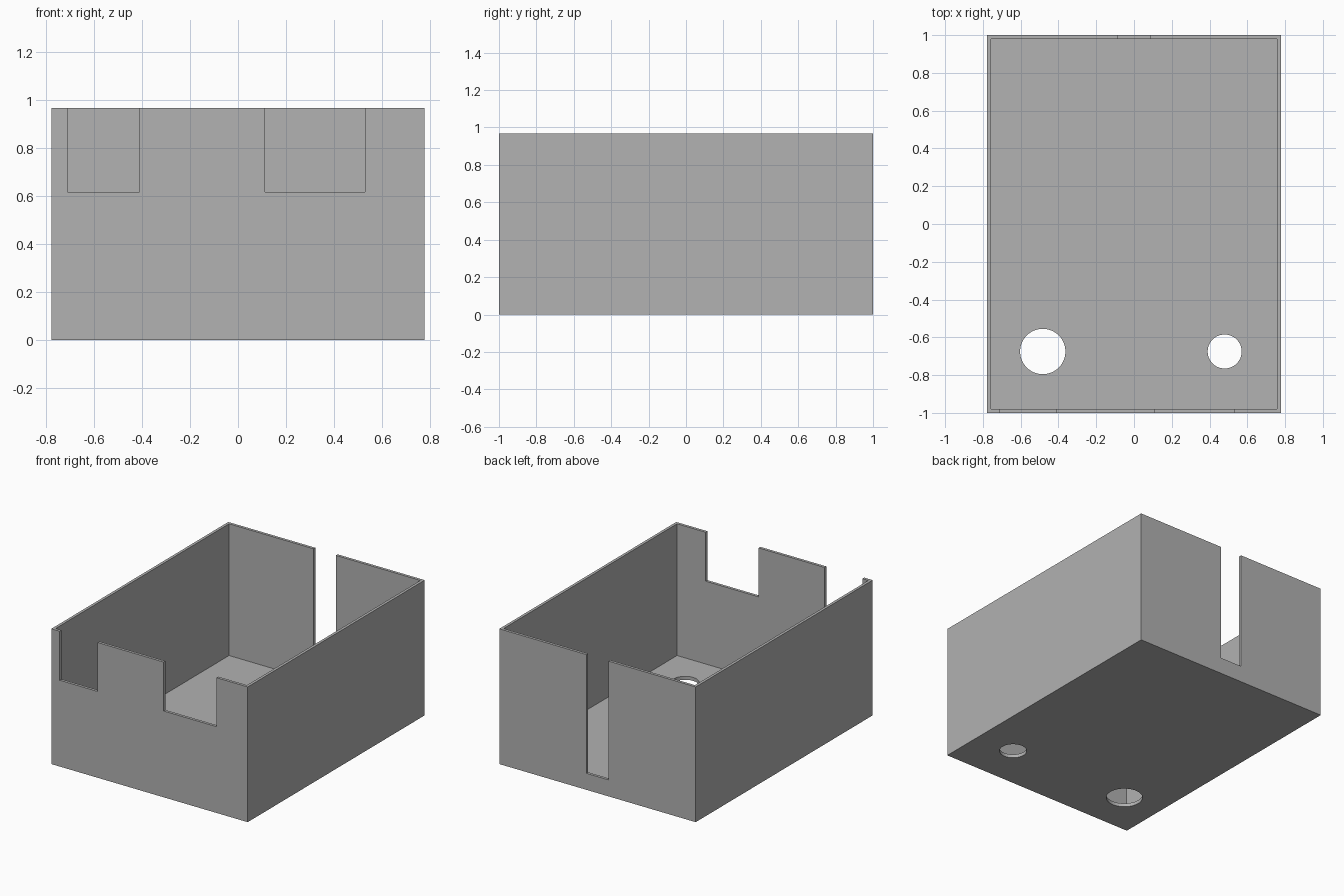
import bpy

cube = bpy.data.objects.get("Cube")
if cube:
    bpy.data.objects.remove(cube, do_unlink=True)

HALF_X, HALF_Y, HEIGHT = 0.777, 1.0, 0.967
WALL, FLOOR, OVER = 0.02, 0.025, 0.1

grey = bpy.data.materials.new("plain_grey")
grey.use_nodes = True
grey.diffuse_color = (0.445, 0.445, 0.445, 1)
grey.node_tree.nodes["Principled BSDF"].inputs["Base Color"].default_value = grey.diffuse_color


def block(name, low, high):
    bpy.ops.mesh.primitive_cube_add(size=1, location=[(a + b) / 2 for a, b in zip(low, high)])
    obj = bpy.context.object
    obj.name = name
    obj.scale = [b - a for a, b in zip(low, high)]
    bpy.ops.object.transform_apply(location=True, rotation=False, scale=True)
    obj.data.materials.append(grey)
    return obj


def cut(target, cutter):
    cutter.hide_render = True
    mod = target.modifiers.new(cutter.name, "BOOLEAN")
    mod.operation = "DIFFERENCE"
    mod.solver = "EXACT"
    mod.object = cutter
    bpy.context.view_layer.objects.active = target
    bpy.ops.object.modifier_apply(modifier=mod.name)
    bpy.data.objects.remove(cutter, do_unlink=True)


# Open-topped box
box = block("open_box", (-HALF_X, -HALF_Y, 0), (HALF_X, HALF_Y, HEIGHT))
cut(box, block("cavity", (WALL - HALF_X, WALL - HALF_Y, FLOOR),
               (HALF_X - WALL, HALF_Y - WALL, HEIGHT + OVER)))

# Front notches and tall back slot, cut down from the rim
for name, x0, x1, bottom, y in (
        ("front_right_notch", -0.71, -0.41, 0.617, -HALF_Y),
        ("front_left_notch", 0.112, 0.53, 0.617, -HALF_Y),
        ("back_slot", -0.088, 0.088, 0.118, HALF_Y)):
    cut(box, block(name, (x0, y - OVER, bottom), (x1, y + OVER, HEIGHT + OVER)))

# Round holes through the floor
for name, x, radius in (("large_hole", -0.483, 0.12), ("small_hole", 0.48, 0.09)):
    bpy.ops.mesh.primitive_cylinder_add(vertices=64, radius=radius, depth=0.3,
                                        location=(x, -0.675, 0))
    hole = bpy.context.object
    hole.name = name
    hole.data.materials.append(grey)
    cut(box, hole)

# Smooth hole edges while keeping the box crisp
bpy.ops.object.select_all(action="DESELECT")
box.select_set(True)
bpy.context.view_layer.objects.active = box
bpy.ops.object.shade_smooth_by_angle()
